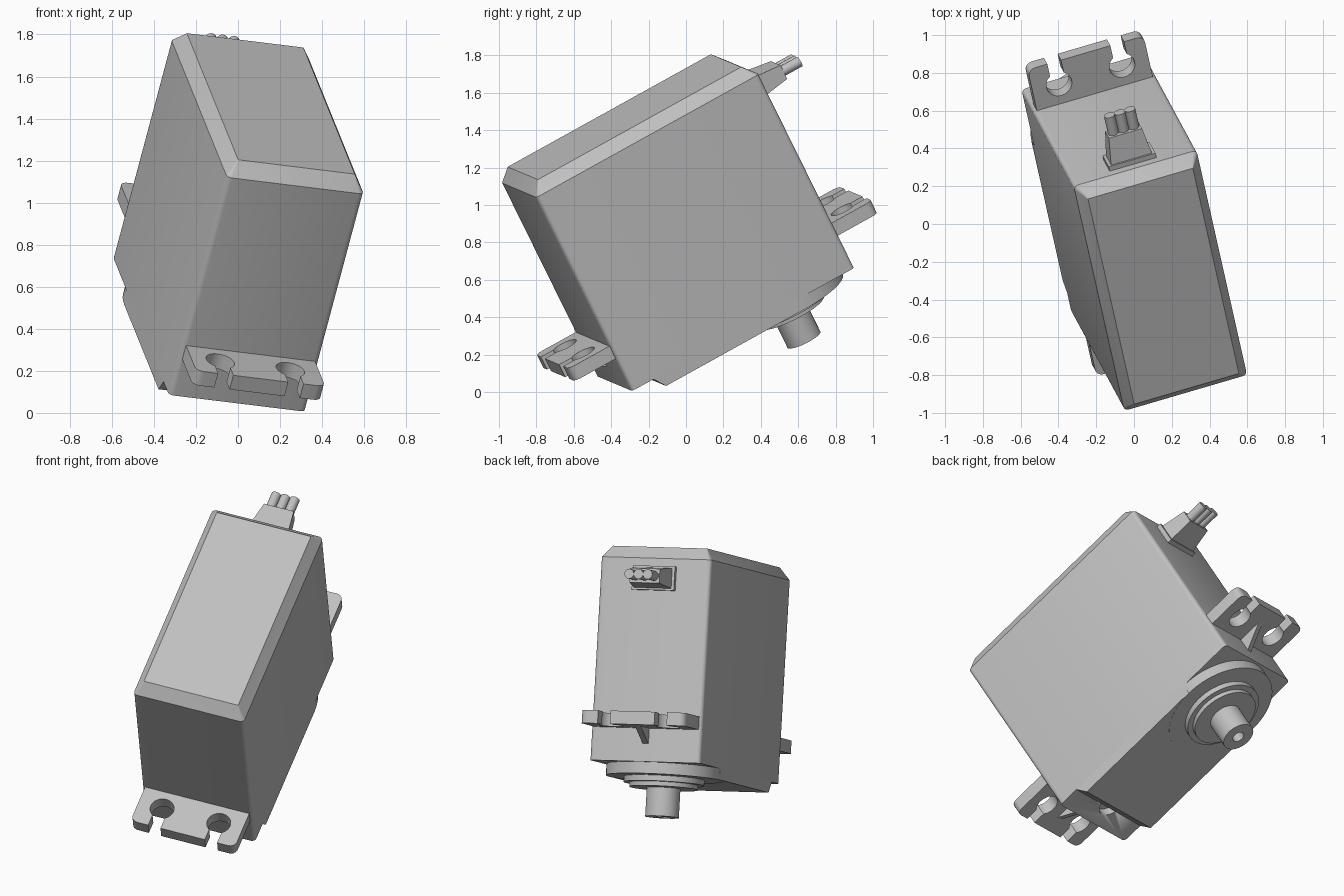
import bpy, bmesh, math
from math import sin, cos, pi
from mathutils import Matrix, Vector

cube = bpy.data.objects.get("Cube")
if cube:
    bpy.data.objects.remove(cube, do_unlink=True)

# Single plastic colour
GREY = (0.53, 0.53, 0.53, 1)
mat = bpy.data.materials.new("grey_plastic")
mat.use_nodes = True
mat.diffuse_color = GREY
bsdf = next(n for n in mat.node_tree.nodes if n.type == "BSDF_PRINCIPLED")
bsdf.inputs["Base Color"].default_value = GREY

# Tilted frame: x across the case, y along it, z away from the output shaft
X = Vector((0.953, 0.279, -0.117)).normalized()
Y = Vector((-0.195, 0.858, 0.476))
Y = (Y - X * Y.dot(X)).normalized()
Z = X.cross(Y)
FRAME = Matrix.Translation((-0.137, 0.212, 0.375)) @ Matrix((X, Y, Z)).transposed().to_4x4()

HALF_W, HALF_L, HEIGHT = 0.341, 0.693, 1.187
SHAFT_Y = 0.34


def finish(name, bm):
    bmesh.ops.remove_doubles(bm, verts=bm.verts, dist=0.0001)
    bmesh.ops.recalc_face_normals(bm, faces=bm.faces)
    mesh = bpy.data.meshes.new(name)
    bm.to_mesh(mesh)
    bm.free()
    mesh.materials.append(mat)
    mesh.shade_smooth()
    mesh.set_sharp_from_angle(angle=math.radians(30))
    obj = bpy.data.objects.new(name, mesh)
    bpy.context.collection.objects.link(obj)
    obj.matrix_world = FRAME
    return obj


def loft(name, rings):
    """Skin matching closed rings of points and cap both ends."""
    bm = bmesh.new()
    loops = [[bm.verts.new(p) for p in ring] for ring in rings]
    n = len(loops[0])
    for a, b in zip(loops, loops[1:]):
        for i in range(n):
            j = (i + 1) % n
            bm.faces.new((a[i], a[j], b[j], b[i]))
    bm.faces.new(loops[0])
    bm.faces.new(loops[-1])
    return finish(name, bm)


def arc(cx, cy, r, start, end, steps):
    angles = [start + (end - start) * i / steps for i in range(steps + 1)]
    return [(cx + r * cos(a), cy + r * sin(a)) for a in angles]


def rounded_rect(hx, hy, r):
    pts = []
    for k, (sx, sy) in enumerate(((1, 1), (-1, 1), (-1, -1), (1, -1))):
        pts += arc(sx * (hx - r), sy * (hy - r), r, k * pi / 2, (k + 1) * pi / 2, 4)
    return pts


# Case with rounded upright edges and a chamfered lid
levels = ((0, HALF_W, HALF_L, 0.025), (HEIGHT, HALF_W, HALF_L, 0.025), (1.257, 0.291, 0.633, 0.004))
case = loft("case", [[(x, y, z) for x, y in rounded_rect(hx, hy, r)] for z, hx, hy, r in levels])

# Shallow screw pocket beside the gear cover
cutter = loft("screw_pocket_cutter",
              [[(x, y, z) for x, y in arc(0, -0.54, 0.075, 0, 2 * pi, 32)[:-1]] for z in (-0.02, 0.05)])
cutter.hide_render = True
cutter.hide_viewport = True
cutter.display_type = "WIRE"
pocket = case.modifiers.new("screw_pocket", "BOOLEAN")
pocket.operation = "DIFFERENCE"
pocket.solver = "EXACT"
pocket.object = cutter

# Gear cover with a sloped end
cover = [(-0.56, 0.0), (-0.515, -0.066), (SHAFT_Y, -0.066), (SHAFT_Y, 0.0)]
loft("gear_cover", [[(x, y, z) for y, z in cover] for x in (-HALF_W, HALF_W)])

# Round cover end, stepped collar and hollow output shaft, turned in one profile
profile = [(0, 0.01), (0.34, 0.01), (0.34, -0.067), (0.235, -0.067), (0.235, -0.1),
           (0.2, -0.1), (0.2, -0.126), (0.098, -0.126), (0.098, -0.294),
           (0.036, -0.294), (0.036, -0.18), (0, -0.18)]
bm = bmesh.new()
verts = [bm.verts.new((r, SHAFT_Y, z)) for r, z in profile]
edges = [bm.edges.new(pair) for pair in zip(verts, verts[1:])]
bmesh.ops.spin(bm, geom=verts + edges, cent=(0, SHAFT_Y, 0), axis=(0, 0, 1),
               angle=2 * pi, steps=64, use_duplicate=False)
finish("output_shaft", bm)

# Mounting ears: slotted holes open at the outer edge, plus a rib below
EAR_W, EAR_END, HOLE_X, HOLE_Y, HOLE_R, SLOT = 0.322, 0.945, 0.175, 0.81, 0.07, 0.038
gap = math.asin(SLOT / HOLE_R)


def hole(x):
    inner = arc(x, HOLE_Y, HOLE_R, pi / 2 - gap, gap - 1.5 * pi, 24)
    return [(x + SLOT, EAR_END)] + inner + [(x - SLOT, EAR_END)]


outline = [(-EAR_W, HALF_L - 0.02), (EAR_W, HALF_L - 0.02)]
outline += arc(EAR_W - 0.04, EAR_END - 0.04, 0.04, 0, pi / 2, 5)
outline += hole(HOLE_X) + hole(-HOLE_X)
outline += arc(0.04 - EAR_W, EAR_END - 0.04, 0.04, pi / 2, pi, 5)
rib = [(HALF_L - 0.01, 0.2), (HALF_L + 0.16, 0.2), (HALF_L - 0.01, 0.1)]
for side, s in (("front", -1), ("back", 1)):
    loft(side + "_mounting_ear", [[(x, s * y, z) for x, y in outline] for z in (0.195, 0.272)])
    loft(side + "_ear_rib", [[(x, s * y, z) for y, z in rib] for x in (-0.018, 0.018)])

# Cable outlet: flange, tapered boot and three wire stubs
CABLE_Z = 1.07


def outlet(name, sections):
    loft(name, [[(sx * hx, y, CABLE_Z + sz * hz)
                 for sx, sz in ((1, 1), (-1, 1), (-1, -1), (1, -1))] for y, hx, hz in sections])


outlet("cable_flange", ((0.68, 0.13, 0.07), (0.72, 0.13, 0.07)))
outlet("cable_boot", ((0.71, 0.115, 0.06), (0.87, 0.092, 0.042)))
for i, label in enumerate(("right", "middle", "left")):
    circle = arc((i - 1) * 0.057, CABLE_Z, 0.029, 0, 2 * pi, 20)[:-1]
    loft(label + "_wire", [[(x, y, z) for x, z in circle] for y in (0.86, 0.98)])
